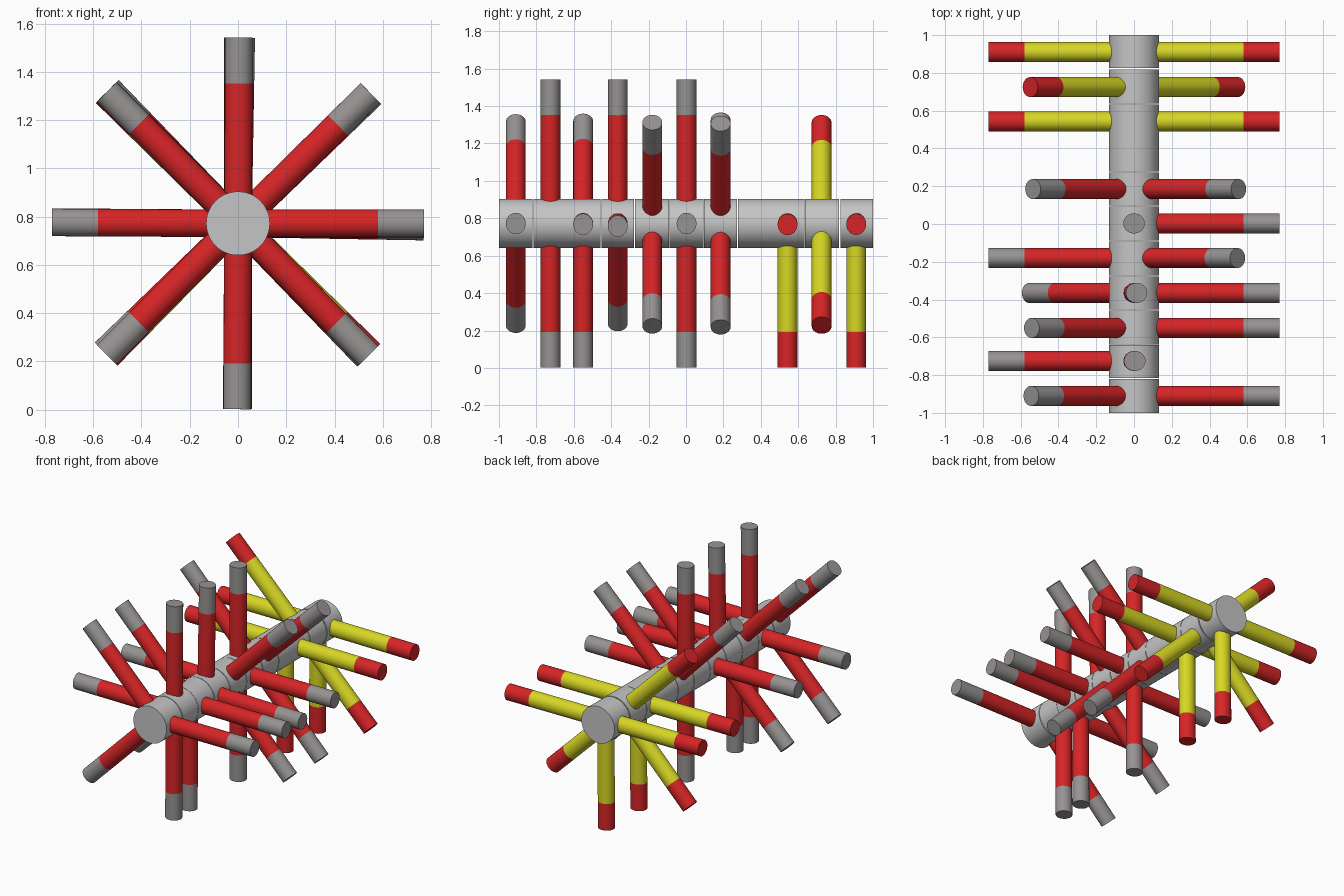
import bpy, bmesh, math
from mathutils import Matrix, Vector

if "Cube" in bpy.data.objects:
    bpy.data.objects.remove(bpy.data.objects["Cube"], do_unlink=True)

AXIS_Z = 0.772      # height of the central axle
HUB_R = 0.132
ROD_IN, ROD_SPLIT, ROD_OUT = 0.1, 0.58, 0.77
ROD_RX, ROD_RY = 0.057, 0.053


def material(name, rgb):
    mat = bpy.data.materials.new(name)
    mat.use_nodes = True
    mat.diffuse_color = (*rgb, 1)
    mat.node_tree.nodes["Principled BSDF"].inputs["Base Color"].default_value = (*rgb, 1)
    return mat


LIGHT = material("light grey", (0.56, 0.56, 0.56))
GREY = material("tip grey", (0.31, 0.29, 0.29))
RED = material("red", (0.68, 0.018, 0.02))
YELLOW = material("yellow", (0.68, 0.68, 0.018))


def finish(bm, name, mats, matrix):
    mesh = bpy.data.meshes.new(name)
    bm.to_mesh(mesh)
    bm.free()
    obj = bpy.data.objects.new(name, mesh)
    bpy.context.collection.objects.link(obj)
    obj.matrix_world = matrix
    for m in mats:
        mesh.materials.append(m)
    bpy.ops.object.select_all(action='DESELECT')
    obj.select_set(True)
    bpy.context.view_layer.objects.active = obj
    bpy.ops.object.shade_smooth_by_angle(angle=math.radians(35))
    return obj


def hub(name, y0, y1, tilt):
    # one axle section lying along y
    bm = bmesh.new()
    bmesh.ops.create_cone(bm, cap_ends=True, segments=48, radius1=HUB_R,
                          radius2=HUB_R, depth=y1 - y0)
    place = Matrix.Translation((0, (y0 + y1) / 2, AXIS_Z))
    finish(bm, name, [LIGHT], place @ Matrix.Rotation(math.pi / 2, 4, 'X'))


def rod(name, y, angle, body, tip):
    # slightly oval rod with a differently coloured outer end
    bm = bmesh.new()
    mid = Vector((0, 0, (ROD_IN + ROD_OUT) / 2))
    bmesh.ops.create_cone(bm, cap_ends=True, segments=32, radius1=1, radius2=1,
                          depth=ROD_OUT - ROD_IN,
                          matrix=Matrix.Translation(mid) @ Matrix.Diagonal((ROD_RX, ROD_RY, 1, 1)))
    bmesh.ops.bisect_plane(bm, geom=bm.verts[:] + bm.edges[:] + bm.faces[:],
                           plane_co=(0, 0, ROD_SPLIT), plane_no=(0, 0, 1))
    for f in bm.faces:
        f.material_index = int(f.calc_center_median().z > ROD_SPLIT)
    turn = Matrix.Rotation(math.radians(90 - angle), 4, 'Y')
    finish(bm, name, [body, tip], Matrix.Translation((0, y, AXIS_Z)) @ turn)


# rod position along the axle, section ends, rod angles, small tilt, colours
SECTIONS = [
    (-0.91, -1.0, -0.82, (0, 135, 225), 0, RED, GREY),
    (-0.725, -0.815, -0.64, (90, 180, 270), -0.3, RED, GREY),
    (-0.55, -0.638, -0.457, (0, 135, 270), -0.3, RED, GREY),
    (-0.365, -0.453, -0.277, (0, 90, 225), -1.0, RED, GREY),
    (-0.18, -0.273, -0.092, (45, 180, 315), -0.4, RED, GREY),
    (0.003, -0.088, 0.093, (0, 90, 270), 0, RED, GREY),
    (0.185, 0.097, 0.273, (45, 135, 315), -1.0, RED, GREY),
    (0.45, 0.277, 0.633, (), 0, RED, GREY),
    (0.543, 0.0, 0.0, (0, 180, 270), -0.4, YELLOW, RED),
    (0.725, 0.637, 0.817, (135, 225, 315), 0.5, YELLOW, RED),
    (0.91, 0.825, 1.0, (0, 180, 270), -0.3, YELLOW, RED),
]

for i, (y, y0, y1, angles, tilt, body, tip) in enumerate(SECTIONS, 1):
    if y1 > y0:
        hub(f"axle_section_{i}", y0, y1, tilt)
    for a in angles:
        rod(f"rod_{i}_at_{a}", y, a + tilt, body, tip)
